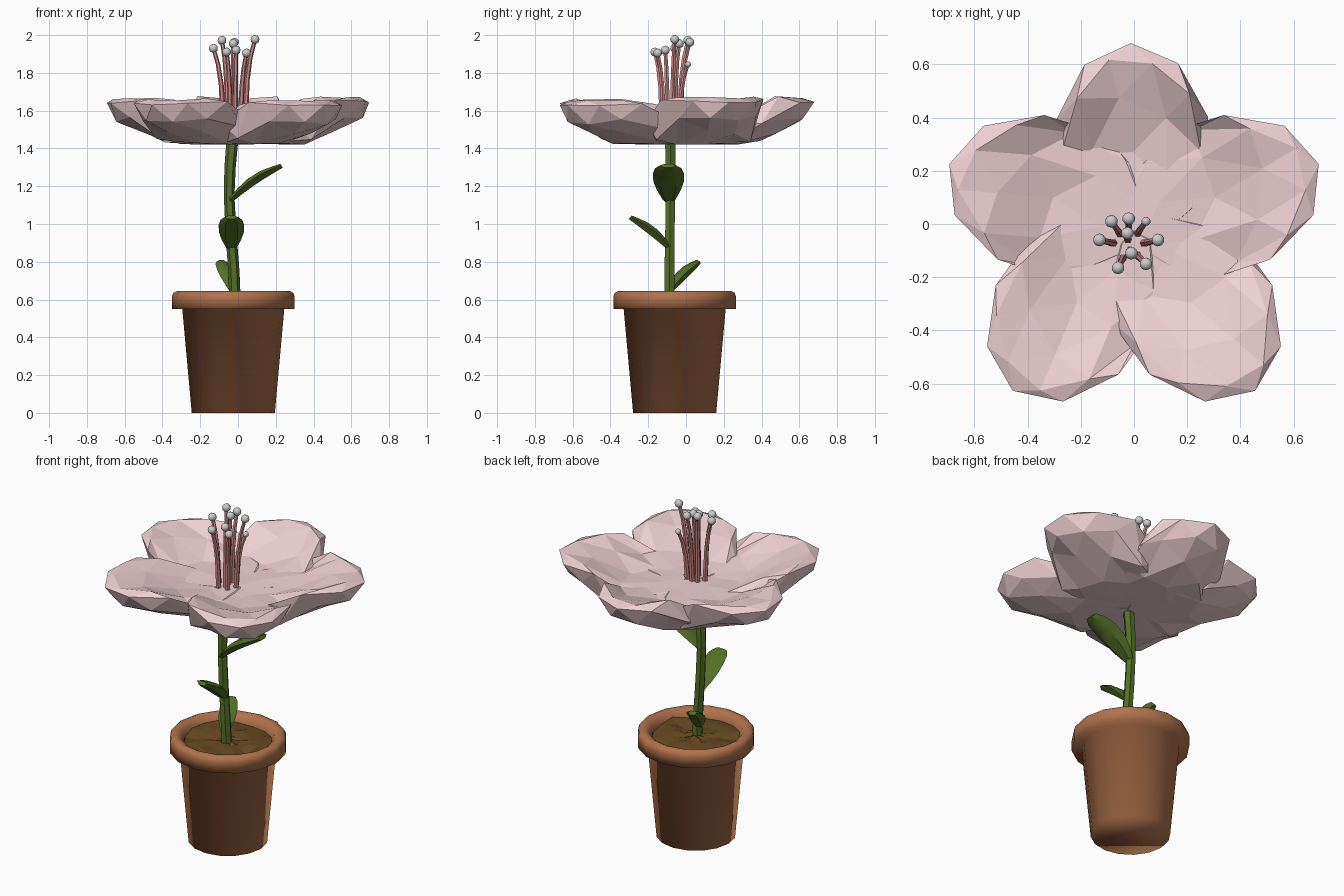
import bpy, bmesh, math, random
from mathutils import Vector, Matrix

if "Cube" in bpy.data.objects:
    bpy.data.objects.remove(bpy.data.objects["Cube"])

random.seed(4)


def material(name, rgb):
    m = bpy.data.materials.new(name)
    m.diffuse_color = (*rgb, 1)
    m.use_nodes = True
    m.node_tree.nodes["Principled BSDF"].inputs["Base Color"].default_value = m.diffuse_color
    return m


CLAY = material("terracotta", (0.44, 0.17, 0.07))
SOIL = material("soil", (0.14, 0.07, 0.015))
GREEN = material("green", (0.09, 0.16, 0.02))
PINK = material("petal_pink", (0.86, 0.64, 0.66))
ROSE = material("filament_rose", (0.62, 0.26, 0.25))


def finish(name, bm, mat=None, smooth=0):
    bmesh.ops.recalc_face_normals(bm, faces=bm.faces)
    me = bpy.data.meshes.new(name)
    bm.to_mesh(me)
    bm.free()
    ob = bpy.data.objects.new(name, me)
    bpy.context.collection.objects.link(ob)
    if mat:
        me.materials.append(mat)
    if smooth:
        bpy.ops.object.select_all(action='DESELECT')
        bpy.context.view_layer.objects.active = ob
        ob.select_set(True)
        bpy.ops.object.shade_smooth_by_angle(angle=math.radians(smooth))
    return ob


def skin(bm, rings):
    """Bridge a list of equal-sized point rings into a closed surface."""
    vs = [[bm.verts.new(p) for p in r] for r in rings]
    n = len(vs[0])
    for a, b in zip(vs, vs[1:]):
        for i in range(n):
            j = (i + 1) % n
            bm.faces.new((a[i], a[j], b[j], b[i]))
    bm.faces.new(vs[0])
    bm.faces.new(vs[-1])


def circle(x, y, z, r, n):
    return [(x + r * math.cos(2 * math.pi * i / n),
             y + r * math.sin(2 * math.pi * i / n), z) for i in range(n)]


PX, PY = -0.025, -0.06

# Pot: lathed wall with a rounded rim and hollow top, smooth all over
profile = [(0.22, 0), (0.27, 0.55), (0.325, 0.55), (0.325, 0.615), (0.318, 0.635),
           (0.30, 0.645), (0.28, 0.643), (0.262, 0.632), (0.245, 0.60), (0.24, 0.55)]
bm = bmesh.new()
skin(bm, [circle(PX, PY, z, r, 16) for r, z in profile])
finish("pot", bm, CLAY, smooth=180)

# Soil: bumpy disc inside the rim
bm = bmesh.new()
rings = [[(x, y, z + random.uniform(-0.014, 0.014)) for x, y, z in circle(PX, PY, 0.602, r, 16)]
         for r in (0.243, 0.19, 0.13, 0.07, 0.02)]
skin(bm, [circle(PX, PY, 0.56, 0.235, 16)] + rings)
finish("soil", bm, SOIL)

# Stem: six-sided tube along a gentle bend
bm = bmesh.new()
path = [(-0.015, -0.085, 0.56, 0.031), (-0.022, -0.088, 0.75, 0.03), (-0.037, -0.085, 0.95, 0.029),
        (-0.047, -0.083, 1.15, 0.028), (-0.042, -0.083, 1.3, 0.03), (-0.025, -0.083, 1.5, 0.032)]
skin(bm, [circle(x, y, z, r, 6) for x, y, z, r in path])
finish("stem", bm, GREEN)


# Leaves: thick, blunt blades that rise and flatten towards the tip
def leaf(name, base, tip, width, arch):
    base, tip = Vector(base), Vector(tip)
    run = tip - base
    side = run.cross(Vector((0, 0, 1))).normalized()
    up = side.cross(run).normalized()
    bm = bmesh.new()
    rings = []
    for t, w in ((0, 0.4), (0.2, 0.75), (0.42, 0.98), (0.66, 1), (0.87, 0.85), (1, 0.5)):
        c = base + run * t + up * arch * math.sin(math.pi * t)
        s, h = side * width * w / 2, up * (0.012 + 0.012 * math.sin(math.pi * t))
        rings.append([c - s + h * 0.3, c - s * 0.5 + h, c + s * 0.5 + h,
                      c + s + h * 0.3, c + s * 0.5 - h, c - s * 0.5 - h])
    skin(bm, rings)
    finish(name, bm, GREEN, smooth=35)


leaf("upper_leaf", (-0.04, -0.09, 1.125), (0.23, -0.095, 1.308), 0.165, 0.02)
leaf("middle_leaf", (-0.035, -0.085, 0.87), (-0.035, -0.295, 1.035), 0.135, 0.015)
leaf("lower_leaf", (-0.03, -0.085, 0.65), (-0.09, 0.065, 0.8), 0.1, 0.012)


# Petals: squashed low-poly spheres that merge in the middle and lift at the rim
def rim_height(r):
    if r < 0.2:
        return 1.50
    if r < 0.52:
        return 1.50 + 0.15 * (r - 0.2) / 0.32
    return 1.65 - 0.08 * (r - 0.52)


def petal(name, angle, reach, lift):
    a, b = 0.41, 0.30
    bm = bmesh.new()
    bmesh.ops.create_icosphere(bm, subdivisions=2, radius=1)
    bmesh.ops.rotate(bm, verts=bm.verts, matrix=Matrix.Rotation(math.radians(18), 3, 'Z'))
    ca, sa = math.cos(math.radians(angle)), math.sin(math.radians(angle))
    for v in bm.verts:
        u, w, h = v.co
        x, y = reach - a + a * u, b * w
        overlap = abs(y) > 0.7 * max(x, 0)      # tucked under the neighbouring petal
        edge = rim_height(math.hypot(x, y)) + lift
        if overlap:
            edge = min(edge, 1.535)
        if h > 0.1:
            z = max(1.55, edge + (0.02 if h < 0.6 else -0.02))
        else:
            z = max(1.425, edge + 0.19 * min(h, 0))
        v.co = (x * ca - y * sa, x * sa + y * ca, z + random.uniform(-0.005, 0.005))
    finish(name, bm, PINK)


for i, (ang, reach, lift) in enumerate([(91, 0.68, 0.005), (18, 0.73, 0.01), (-54, 0.775, -0.004),
                                        (-126, 0.775, 0.002), (162, 0.73, 0.005)]):
    petal(f"petal_{i + 1}", ang, reach, lift)

# Stamens: leaning filaments, each capped by a small ball
tips = [(-0.13, -0.06, 1.93), (-0.085, 0.01, 1.972), (-0.02, 0.02, 1.962),
        (0.045, 0.01, 1.845), (0.09, -0.06, 1.977), (0.045, -0.15, 1.905),
        (-0.01, -0.11, 1.92), (-0.06, -0.165, 1.91), (-0.025, -0.035, 1.955)]
fil, balls = bmesh.new(), bmesh.new()
for x, y, z in tips:
    bx, by = -0.02 + (x + 0.02) * 0.5, -0.085 + (y + 0.085) * 0.5
    skin(fil, [circle(bx + (x - bx) * k, by + (y - by) * k, 1.5 + (z - 1.5) * t, 0.016 - 0.005 * t, 6)
               for t, k in ((0, 0), (0.55, 0.25), (0.8, 0.55), (1, 1))])
    bmesh.ops.create_icosphere(balls, subdivisions=2, radius=0.017 if z < 1.85 else 0.024,
                               matrix=Matrix.Translation((x, y, z)))
finish("filaments", fil, ROSE)
finish("anthers", balls, smooth=60)
